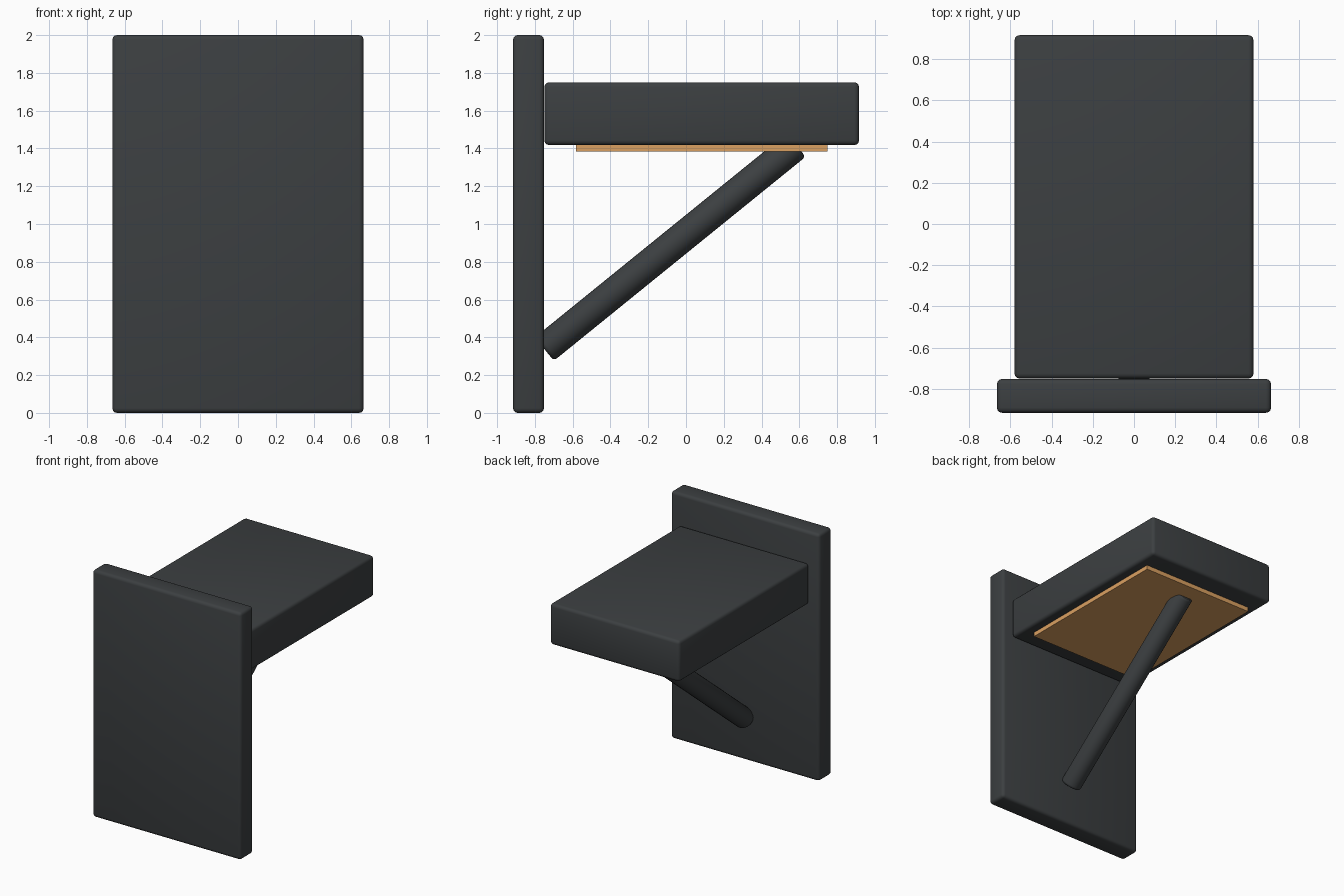
import bpy
from mathutils import Vector

if "Cube" in bpy.data.objects:
    bpy.data.objects.remove(bpy.data.objects["Cube"])


def material(name, rgb):
    mat = bpy.data.materials.new(name)
    mat.diffuse_color = (*rgb, 1)
    mat.use_nodes = True
    mat.node_tree.nodes["Principled BSDF"].inputs["Base Color"].default_value = mat.diffuse_color
    return mat


dark = material("dark_metal", (0.045, 0.05, 0.053))
amber = material("amber_panel", (0.7, 0.35, 0.12))


def finish(obj, name, mat, bevel=0):
    obj.name = name
    obj.data.materials.append(mat)
    if bevel:
        mod = obj.modifiers.new("edge_rounding", "BEVEL")
        mod.width = bevel
        mod.segments = 3
        mod.limit_method = "ANGLE"
        mod.angle_limit = 0.8
        bpy.ops.object.modifier_apply(modifier=mod.name)
    bpy.ops.object.shade_smooth_by_angle()


def box(name, half_x, y, z, mat, bevel=0):
    bpy.ops.mesh.primitive_cube_add(size=1, location=(0, sum(y) / 2, sum(z) / 2))
    obj = bpy.context.object
    obj.scale = (2 * half_x, y[1] - y[0], z[1] - z[0])
    bpy.ops.object.transform_apply(location=False, rotation=False, scale=True)
    finish(obj, name, mat, bevel)


def rod(name, a, b, radius, mat, bevel):
    a, b = Vector(a), Vector(b)
    bpy.ops.mesh.primitive_cylinder_add(vertices=24, radius=radius, depth=(b - a).length,
                                        location=(a + b) / 2)
    obj = bpy.context.object
    obj.rotation_euler = (b - a).to_track_quat("Z", "Y").to_euler()
    finish(obj, name, mat, bevel)


# Upright wall plate
box("wall_plate", 0.665, (-0.916, -0.752), (0, 2), dark, 0.025)
# Horizontal arm projecting from the plate
box("lamp_housing", 0.58, (-0.75, 0.916), (1.418, 1.75), dark, 0.025)
# Light panel under the arm
box("light_panel", 0.5, (-0.583, 0.75), (1.383, 1.425), amber)
# Diagonal brace
rod("diagonal_brace", (0, -0.75, 0.338), (0, 0.583, 1.418), 0.08, dark, 0.02)
